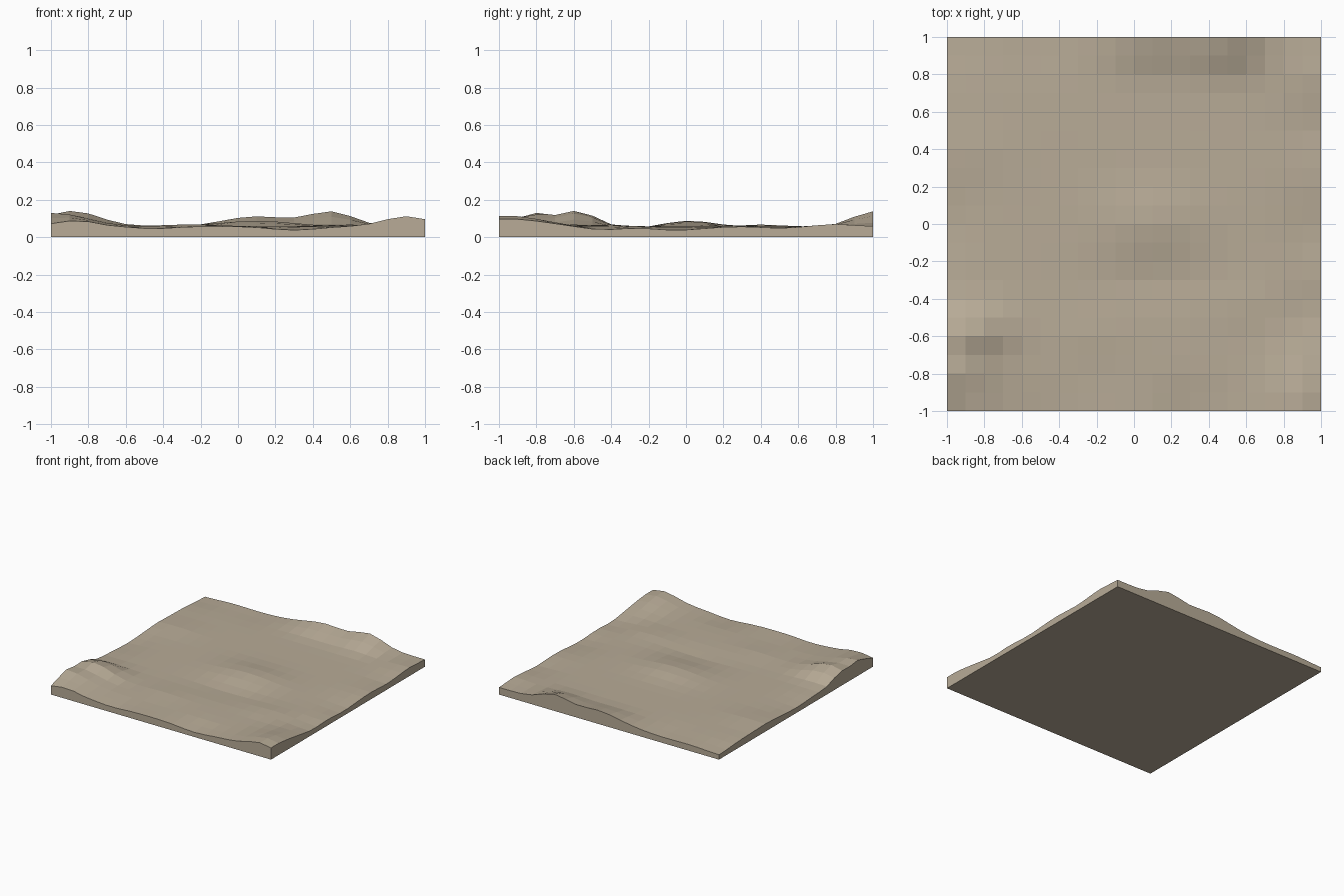
import bpy, bmesh
from math import exp

if "Cube" in bpy.data.objects:
    bpy.data.objects.remove(bpy.data.objects["Cube"])

BASE = 0.058
# Mounds and hollows: x, y, x spread, y spread, height
BUMPS = [
    # front left ridges
    (-1, -.8, .25, .14, .070), (-.88, -.57, .2, .12, .080), (-.85, -1, .12, .12, .025),
    # front edge
    (-.45, -1, .15, .12, -.012), (.3, -1, .18, .14, -.020), (.9, -.95, .17, .26, .056),
    # right edge
    (1, -.45, .2, .15, -.018), (1, -.05, .2, .2, -.020), (1, .5, .2, .12, -.010),
    (1, .8, .2, .12, .012),
    # back ridge
    (.5, 1, .17, .15, .076), (.1, 1, .25, .14, .053), (-.5, 1, .25, .2, -.010),
    (-1, 1, .2, .2, -.018),
    # middle and left
    (.1, .02, .27, .17, .030), (.1, -.3, .3, .12, -.012), (-1, 0, .15, .2, -.015),
    (-.85, .4, .2, .13, .010), (-.25, -.6, .2, .12, .010), (.6, -.42, .2, .12, .010),
]


def height(x, y):
    return BASE + sum(h * exp(-((x - cx) / sx) ** 2 - ((y - cy) / sy) ** 2)
                      for cx, cy, sx, sy, h in BUMPS)


# Uneven ground surface
bm = bmesh.new()
bmesh.ops.create_grid(bm, x_segments=20, y_segments=20, size=1)
for v in bm.verts:
    v.co.z = height(v.co.x, v.co.y)

# Vertical sides and flat underside
rim = [e for e in bm.edges if e.is_boundary]
skirt = bmesh.ops.extrude_edge_only(bm, edges=rim)["geom"]
for v in skirt:
    if isinstance(v, bmesh.types.BMVert):
        v.co.z = 0
bmesh.ops.contextual_create(bm, geom=[e for e in bm.edges if e.is_boundary])
bmesh.ops.recalc_face_normals(bm, faces=bm.faces)

mesh = bpy.data.meshes.new("ground_tile")
bm.to_mesh(mesh)
bm.free()
tile = bpy.data.objects.new("ground_tile", mesh)
bpy.context.collection.objects.link(tile)

# Sandy earth colour
mat = bpy.data.materials.new("earth")
mat.diffuse_color = (.48, .41, .31, 1)
mat.use_nodes = True
mat.node_tree.nodes["Principled BSDF"].inputs["Base Color"].default_value = mat.diffuse_color
mesh.materials.append(mat)
